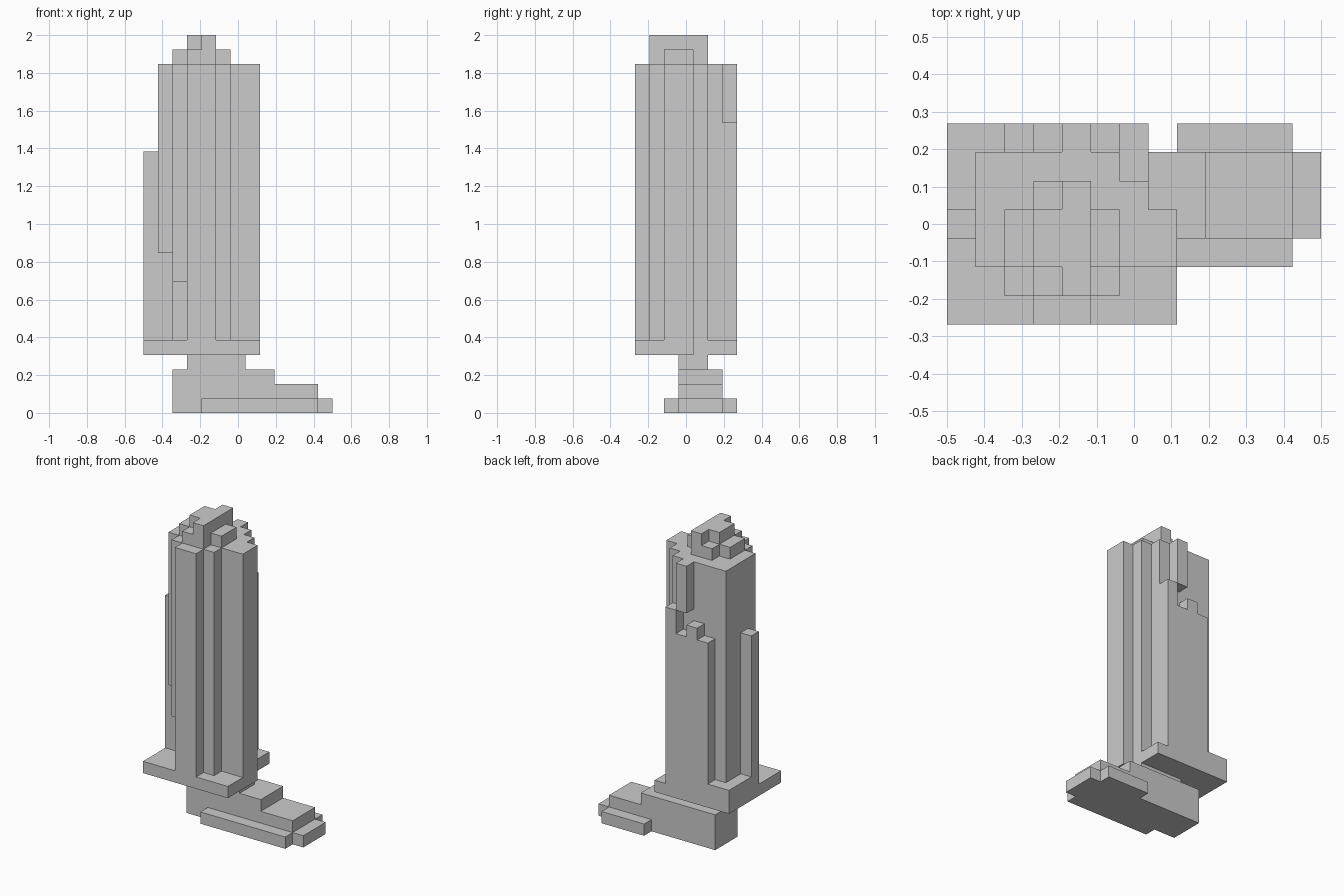
import bpy, bmesh, math
from mathutils import Vector

if "Cube" in bpy.data.objects:
    bpy.data.objects.remove(bpy.data.objects["Cube"])

U = 1 / 13                        # one block
ORIGIN = Vector((-6.5, -3.5, 0))  # corner of the block grid
parts = {}


def layer(name, z0, z1, y0, *rows):
    """Extrude a plan upward; each row is an x span, front to back from y0."""
    parts.setdefault(name, set()).update(
        (x, y, z) for y, (a, b) in enumerate(rows, y0)
        for x in range(a, b) for z in range(z0, z1))


def carve(name, x, y, z0, z1):
    """Remove one upright stack of blocks."""
    parts[name] -= {(x, y, z) for z in range(z0, z1)}


def build(name, cells, filled):
    """Skin the blocks, leaving out walls hidden against other blocks."""
    bm = bmesh.new()
    for c in cells:
        for axis in range(3):
            for sign in (-1, 1):
                near = list(c)
                near[axis] += sign
                if tuple(near) in filled:
                    continue
                n, s, t = Vector(), Vector(), Vector()
                n[axis] = sign / 2
                s[(axis + 1) % 3] = 0.5
                t[(axis + 2) % 3] = 0.5 * sign
                mid = Vector(c) + Vector((0.5, 0.5, 0.5)) + n + ORIGIN
                bm.faces.new([bm.verts.new((mid + k) * U)
                              for k in (-s - t, s - t, s + t, t - s)])
    bmesh.ops.remove_doubles(bm, verts=bm.verts, dist=1e-4)
    # merge coplanar squares into large flat faces
    bmesh.ops.dissolve_limit(bm, angle_limit=math.radians(1),
                             verts=bm.verts, edges=bm.edges)
    mesh = bpy.data.meshes.new(name)
    bm.to_mesh(mesh)
    bm.free()
    bpy.context.collection.objects.link(bpy.data.objects.new(name, mesh))


# stepped foot: wide sole, two shorter steps, ankle
layer("sole", 0, 1, 2, (4, 12), *[(2, 13)] * 3, (8, 12))
layer("foot", 1, 2, 3, *[(2, 12)] * 3)
layer("foot", 2, 3, 3, *[(2, 9)] * 3)
layer("ankle", 3, 4, 3, *[(3, 7)] * 2)

# base plate, one block thicker at the back left corner
layer("base_plate", 4, 5, 0, *[(0, 8)] * 4, *[(0, 7)] * 3)
layer("base_plate", 5, 6, 4, (0, 1), (0, 1), (0, 2))

# tall stepped column, undercut at the front left
layer("column", 5, 24, 0, (3, 5), (2, 6), (1, 8), (1, 8), (1, 7), (1, 6))
carve("column", 1, 2, 5, 11)
carve("column", 2, 1, 5, 9)

# ribs on the left and back, with a hanging block above the back ones
layer("left_rib", 5, 18, 3, (0, 1))
for x, top in enumerate((18, 19, 18, 20), 2):
    layer("back_ribs", 5, top, 6, (x, x + 1))
layer("back_overhang", 20, 24, 6, (4, 5))

# crown
layer("crown_lower", 24, 25, 1, (3, 5), (2, 6), (2, 6), (3, 5))
layer("crown_upper", 25, 26, 1, (4, 5), (3, 5), (3, 5), (4, 5))

filled = set().union(*parts.values())
for name, cells in parts.items():
    build(name, cells, filled)
